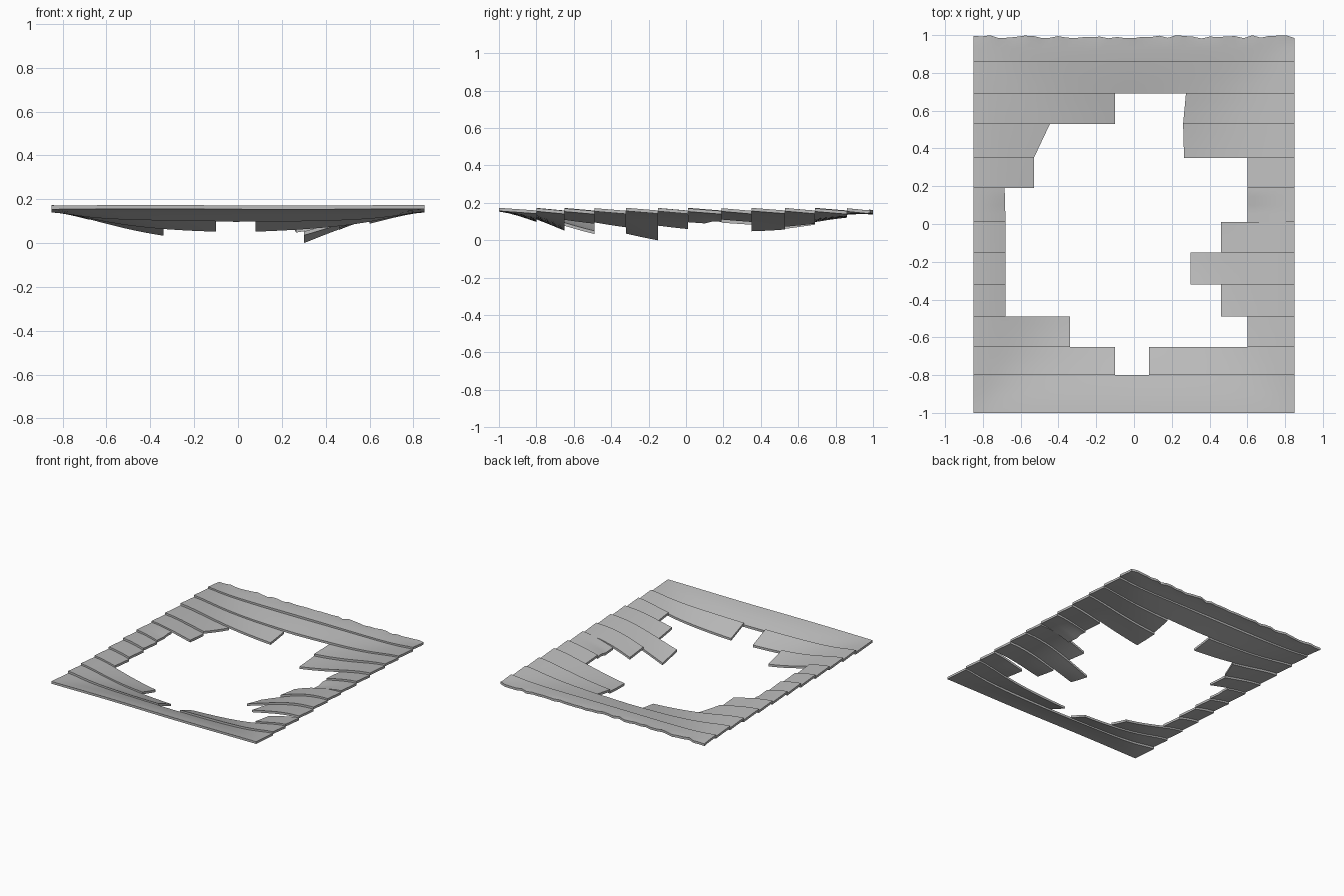
import bpy, bmesh, math, random

random.seed(4)
cube = bpy.data.objects.get("Cube")
if cube:
    bpy.data.objects.remove(cube)

HALF_W, THICK = 0.85, 0.017

grey = bpy.data.materials.new("weathered_grey")
grey.use_nodes = True
COLOUR = (0.5, 0.5, 0.5, 1)
grey.diffuse_color = COLOUR
bsdf = grey.node_tree.nodes["Principled BSDF"]
bsdf.inputs["Base Color"].default_value = COLOUR
bsdf.inputs["Roughness"].default_value = 0.8


def sag(x, y, steep):
    """Droop towards the broken middle, zero along the outer edges."""
    dx, dy = HALF_W - abs(x), 1 - abs(y)
    if dx < 0.001 or dy < 0.001:
        return 0
    s = (dx ** -2 + dy ** -2) ** -0.5
    if steep:
        return 0.765 * s ** 2.2
    return 0.49 * s ** 1.5 * (0.75 if y > 0.1 else 1)


def shingle_strip(name, y0, y1, front, back, steep=False, ragged=False):
    """Tilted strip; front and back are its (x start, x end) at y0 and y1."""
    cols = max(6, round((front[1] - front[0]) / 0.045))
    rows = 4
    bm = bmesh.new()
    grid = []
    for j in range(rows + 1):
        v = j / rows
        line = []
        for i in range(cols + 1):
            u = i / cols
            a = front[0] + (back[0] - front[0]) * v
            b = front[1] + (back[1] - front[1]) * v
            x, y = a + (b - a) * u, y0 + (y1 - y0) * v
            z = 0.172 - 0.014 * v - sag(x, y, steep)
            z += 0.0015 * math.sin(5 * x + 9 * y0)
            if ragged and j == rows:
                y -= random.uniform(0, 0.018)
                z += random.uniform(-0.003, 0.006)
            line.append(bm.verts.new((x, y, z)))
        grid.append(line)
    for j in range(rows):
        for i in range(cols):
            bm.faces.new((grid[j][i], grid[j][i + 1],
                          grid[j + 1][i + 1], grid[j + 1][i]))
    # Give the strip its thickness
    ext = bmesh.ops.extrude_face_region(bm, geom=bm.faces[:], use_keep_orig=True)
    low = [g for g in ext["geom"] if isinstance(g, bmesh.types.BMVert)]
    bmesh.ops.translate(bm, verts=low, vec=(0, 0, -THICK))
    bmesh.ops.recalc_face_normals(bm, faces=bm.faces[:])
    mesh = bpy.data.meshes.new(name)
    bm.to_mesh(mesh)
    bm.free()
    mesh.materials.append(grey)
    ob = bpy.data.objects.new(name, mesh)
    bpy.context.collection.objects.link(ob)
    bpy.ops.object.select_all(action="DESELECT")
    ob.select_set(True)
    bpy.context.view_layer.objects.active = ob
    bpy.ops.object.shade_smooth_by_angle(angle=math.radians(30))


# Unbroken rows at the front and back
FULL = (-HALF_W, HALF_W)
shingle_strip("front_row", -1, -0.80, FULL, FULL)
shingle_strip("inner_back_row", 0.69, 0.86, FULL, FULL)
shingle_strip("back_row", 0.86, 1, FULL, FULL, ragged=True)

# Broken rows: y start, y end, right stub ends, left stub ends (front, back)
BROKEN = [
    (-0.80, -0.65, (-0.10, -0.10), (0.08, 0.08)),
    (-0.65, -0.49, (-0.34, -0.34), (0.60, 0.60)),
    (-0.49, -0.32, (-0.68, -0.68), (0.46, 0.46)),
    (-0.32, -0.15, (-0.68, -0.68), (0.30, 0.30)),
    (-0.15, 0.01, (-0.68, -0.68), (0.46, 0.46)),
    (0.01, 0.19, (-0.68, -0.685), (0.60, 0.60)),
    (0.19, 0.35, (-0.53, -0.53), (0.60, 0.60)),
    (0.35, 0.53, (-0.53, -0.445), (0.265, 0.26)),
    (0.53, 0.69, (-0.10, -0.10), (0.26, 0.275)),
]
for n, (y0, y1, right, left) in enumerate(BROKEN, 1):
    shingle_strip(f"right_broken_row_{n}", y0, y1,
                  (-HALF_W, right[0]), (-HALF_W, right[1]))
    shingle_strip(f"left_broken_row_{n}", y0, y1,
                  (left[0], HALF_W), (left[1], HALF_W), steep=2 < n < 6)
